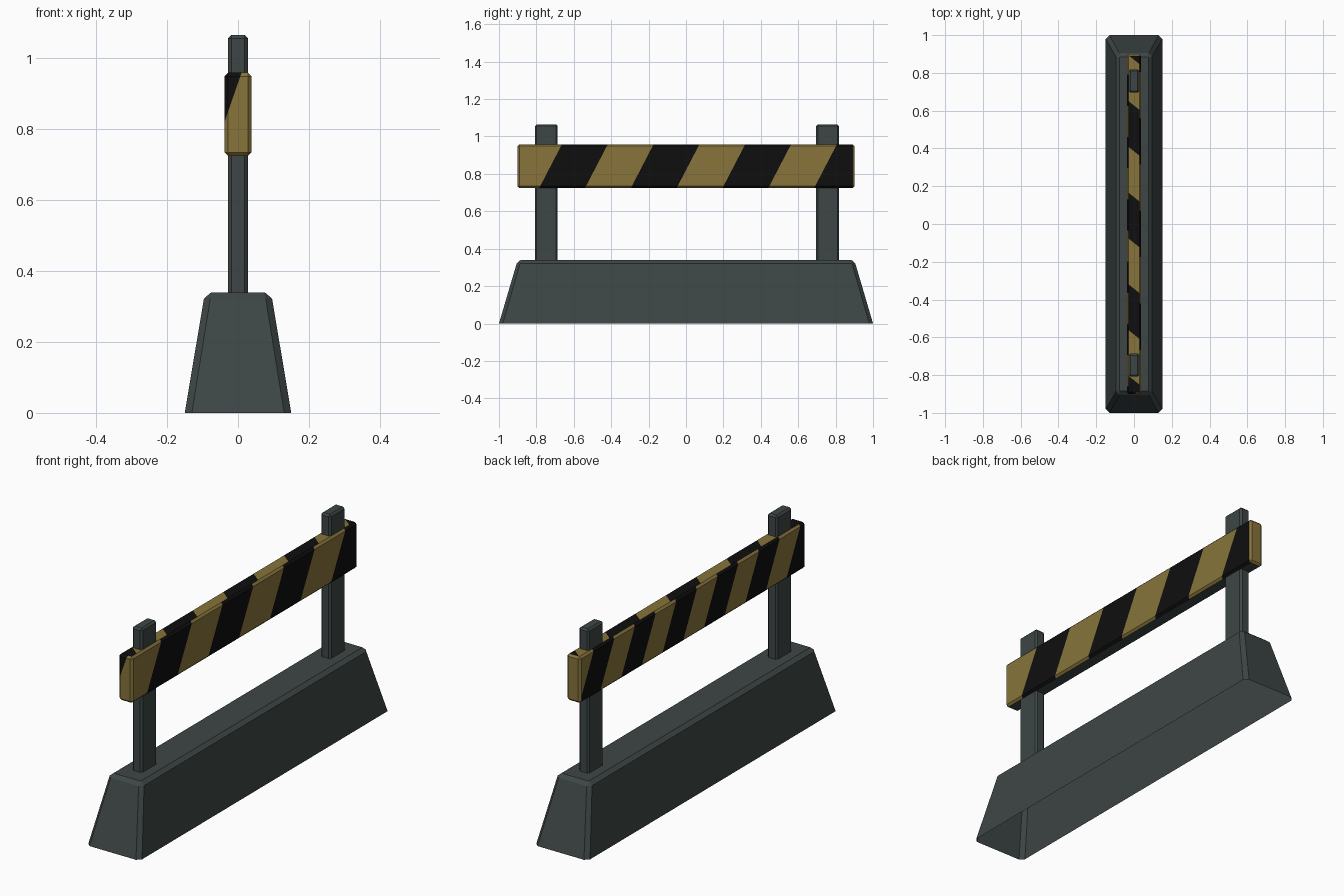
import bpy, bmesh, math
from mathutils import Vector

if "Cube" in bpy.data.objects:
    bpy.data.objects.remove(bpy.data.objects["Cube"])


def material(name, r, g, b):
    m = bpy.data.materials.new(name)
    m.diffuse_color = (r, g, b, 1)
    m.use_nodes = True
    m.node_tree.nodes["Principled BSDF"].inputs["Base Color"].default_value = m.diffuse_color
    return m


GREY = material("dark grey", 0.047, 0.062, 0.060)
GOLD = material("dull yellow", 0.243, 0.175, 0.044)
BLACK = material("black", 0.0045, 0.0045, 0.0045)


def finish(bm, name, mats):
    bmesh.ops.recalc_face_normals(bm, faces=bm.faces)
    mesh = bpy.data.meshes.new(name)
    bm.to_mesh(mesh)
    bm.free()
    for m in mats:
        mesh.materials.append(m)
    obj = bpy.data.objects.new(name, mesh)
    bpy.context.collection.objects.link(obj)
    return obj


def chamfered_box(lo, hi, width):
    bm = bmesh.new()
    bmesh.ops.create_cube(bm, size=1)
    lo, hi = Vector(lo), Vector(hi)
    for v in bm.verts:
        v.co = Vector([lo[i] + (v.co[i] + 0.5) * (hi[i] - lo[i]) for i in range(3)])
    bmesh.ops.bevel(bm, geom=bm.edges[:], offset=width, segments=1,
                    affect='EDGES', profile=0.5)
    bm.normal_update()
    return bm


# Tapered base: stacked cut-corner rectangles, open underneath
def ring(bm, x, y, z, c):
    pts = [(x, y - c), (x - c, y), (c - x, y), (-x, y - c),
           (-x, c - y), (c - x, -y), (x - c, -y), (x, c - y)]
    return [bm.verts.new((px, py, z)) for px, py in pts]


bm = bmesh.new()
rings = [ring(bm, 0.15, 1.0, 0.0, 0.02), ring(bm, 0.096, 0.905, 0.322, 0.018),
         ring(bm, 0.076, 0.885, 0.339, 0.003)]
for a, b in zip(rings, rings[1:]):
    for i in range(8):
        j = (i + 1) % 8
        bm.faces.new((a[i], a[j], b[j], b[i]))
bm.faces.new(rings[-1])
finish(bm, "base", [GREY])

# Two upright posts
for name, y in (("front_post", -0.747), ("back_post", 0.757)):
    bm = chamfered_box((-0.028, y - 0.061, 0.325), (0.028, y + 0.061, 1.064), 0.009)
    finish(bm, name, [GREY])

# Striped plank
Z0, Z1 = 0.724, 0.958
bm = chamfered_box((-0.038, -0.9, Z0), (0.038, 0.9, Z1), 0.01)


def side(f):
    n = f.normal
    if abs(n.y) > 0.5:
        return "front" if n.y < 0 else "back"
    if abs(n.x) > 0.5:
        return "right" if n.x > 0 else "left"
    return "top" if n.z > 0 else "bottom"


# Stripe rule per side: direction across the stripes, first black edge, stripe width
rules = {
    "right": (Vector((0, 1, -0.52)), -0.785 - 0.52 * Z0, 0.245),
    "left": (Vector((0, -1, -0.5)), -0.905 - 0.5 * Z0, 0.165),
    "top": (Vector((0.8, 1, 0)), -0.585, 0.2425),
}
for key, (d, start, width) in rules.items():
    for k in range(-8, 14):
        faces = [f for f in bm.faces if side(f) == key]
        edges = {e for f in faces for e in f.edges}
        verts = {v for f in faces for v in f.verts}
        co = d * ((start + k * width) / d.length_squared)
        bmesh.ops.bisect_plane(bm, geom=faces + list(edges) + list(verts),
                               dist=1e-6, plane_co=co, plane_no=d)
        bm.normal_update()

# Black corner on the front end
corner_co, corner_no = Vector((0.01, -0.9, 0.958)), Vector((-0.13, 0, 0.045))
faces = [f for f in bm.faces if side(f) == "front"]
edges = {e for f in faces for e in f.edges}
verts = {v for f in faces for v in f.verts}
bmesh.ops.bisect_plane(bm, geom=faces + list(edges) + list(verts), dist=1e-6,
                       plane_co=corner_co, plane_no=corner_no)
bm.normal_update()

# Colour by stripe: 0 yellow, 1 black, 2 grey
for f in bm.faces:
    key, c = side(f), f.calc_center_median()
    if key in rules:
        d, start, width = rules[key]
        # top starts on yellow, both long sides start on black
        phase = math.floor((c.dot(d) - start) / width)
        f.material_index = 1 if phase % 2 == 0 else 0
    elif key == "front":
        f.material_index = 1 if (c - corner_co).dot(corner_no) > 0 else 0
    else:
        f.material_index = 2 if key == "bottom" else 0
finish(bm, "striped_plank", [GOLD, BLACK, GREY])
